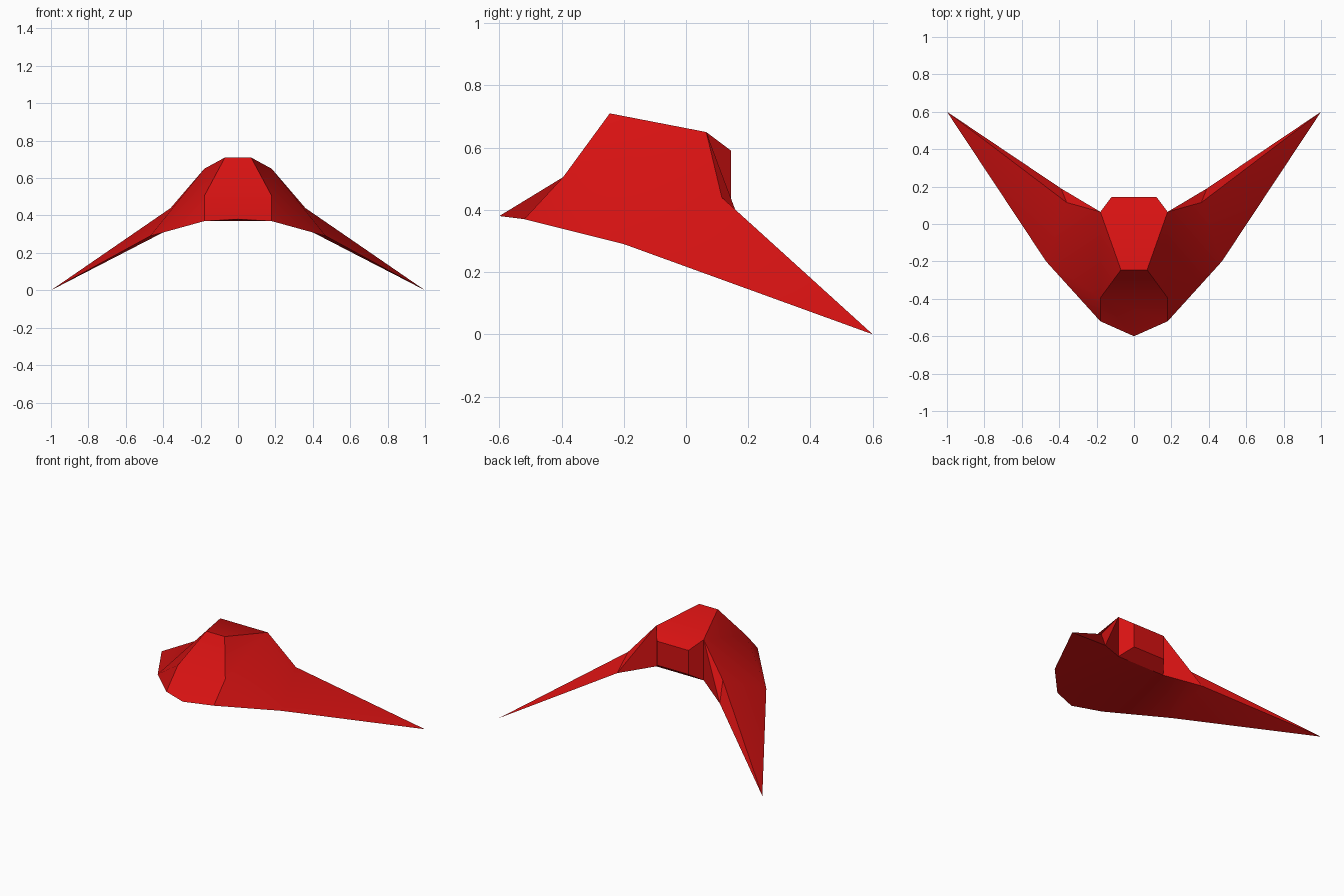
import bpy, bmesh, math

cube = bpy.data.objects.get("Cube")
if cube:
    bpy.data.objects.remove(cube, do_unlink=True)

red = bpy.data.materials.new("hull_red")
red.use_nodes = True
colour = (0.68, 0.006, 0.006, 1)
red.diffuse_color = colour
red.node_tree.nodes["Principled BSDF"].inputs["Base Color"].default_value = colour

# Corner points of the left half
points = {
    "nose": (0, -0.60, 0.38),
    "cheek": (0.18, -0.52, 0.37),
    "screen_base": (0.18, -0.395, 0.505),
    "screen_top": (0.07, -0.245, 0.71),
    "shoulder": (0.18, 0.065, 0.65),
    "tail_top": (0.12, 0.145, 0.59),
    "tail_low": (0.12, 0.145, 0.425),
    "tail_root": (0.18, 0.065, 0.37),
    "wing_bend": (0.47, -0.20, 0.29),
    "wing_top": (0.36, 0.115, 0.44),
    "wing_low": (0.39, 0.19, 0.315),
    "tip": (1, 0.60, 0),
}

# Panels that repeat on both sides
side_panels = [
    "screen_top screen_base shoulder",
    "screen_base cheek wing_bend",
    "screen_base wing_bend shoulder",
    "shoulder wing_bend wing_top",
    "wing_bend tip wing_top",
    "shoulder wing_top wing_low",
    "wing_top tip wing_low",
    "shoulder wing_low tail_root",
    "shoulder tail_root tail_low tail_top",
    "cheek tail_root wing_low wing_bend",
    "wing_bend wing_low tip",
]
# Panels that cross the centre: each strip joins a left edge to its mirror
centre_panels = [
    "screen_top screen_base",
    "screen_base cheek nose",
    "screen_top shoulder",
    "shoulder tail_top",
    "tail_top tail_low",
    "tail_low tail_root",
    "tail_root cheek nose",
]

bm = bmesh.new()
left, right = {}, {}
for name, (x, y, z) in points.items():
    left[name] = bm.verts.new((x, y, z))
    right[name] = bm.verts.new((-x, y, z)) if x else left[name]

for panel in side_panels:
    names = panel.split()
    bm.faces.new([left[n] for n in names])
    bm.faces.new([right[n] for n in reversed(names)])

for panel in centre_panels:
    names = panel.split()
    back = [n for n in reversed(names) if n != "nose"]
    bm.faces.new([left[n] for n in names] + [right[n] for n in back])

bmesh.ops.recalc_face_normals(bm, faces=bm.faces)
mesh = bpy.data.meshes.new("winged_hull")
bm.to_mesh(mesh)
bm.free()
mesh.materials.append(red)

# Hull with swept wings
hull = bpy.data.objects.new("winged_hull", mesh)
bpy.context.collection.objects.link(hull)
bpy.ops.object.select_all(action="DESELECT")
hull.select_set(True)
bpy.context.view_layer.objects.active = hull
bpy.ops.object.shade_smooth_by_angle(angle=math.radians(30))
